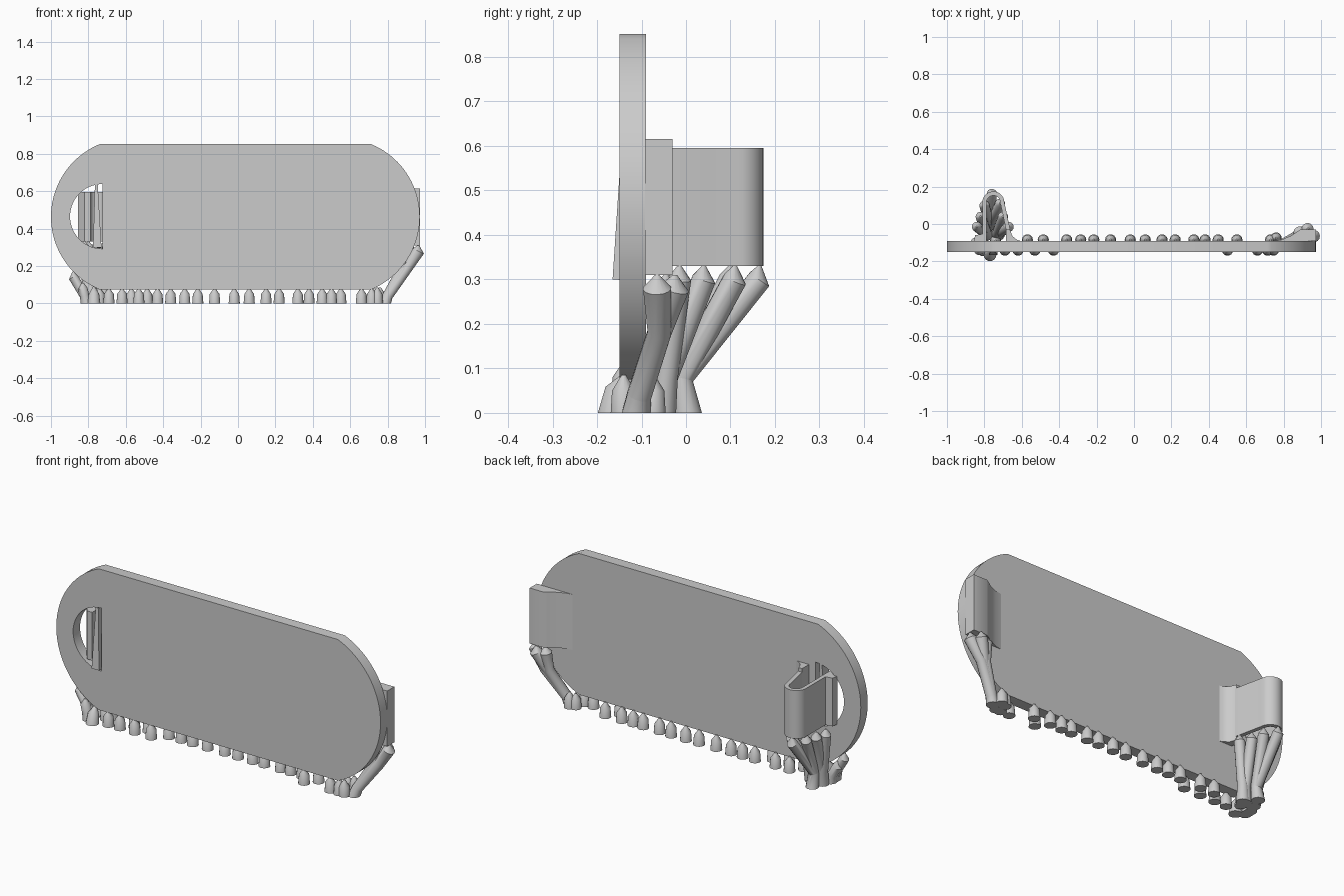
import bpy, bmesh, math
from mathutils import Vector

if "Cube" in bpy.data.objects:
    bpy.data.objects.remove(bpy.data.objects["Cube"])

grey = bpy.data.materials.new("plain_grey")
grey.diffuse_color = (0.6, 0.6, 0.6, 1)
grey.use_nodes = True
grey.node_tree.nodes["Principled BSDF"].inputs["Base Color"].default_value = grey.diffuse_color


def finish(ob, angle=35):
    bpy.ops.object.select_all(action='DESELECT')
    ob.select_set(True)
    bpy.context.view_layer.objects.active = ob
    bpy.ops.object.shade_smooth_by_angle(angle=math.radians(angle))


def add_object(name, bm):
    bmesh.ops.recalc_face_normals(bm, faces=bm.faces[:])
    me = bpy.data.meshes.new(name)
    bm.to_mesh(me)
    bm.free()
    me.materials.append(grey)
    ob = bpy.data.objects.new(name, me)
    bpy.context.collection.objects.link(ob)
    finish(ob)
    return ob


def prism(name, outline, z0, z1):
    """Extrude an outline in the xy plane from z0 to z1."""
    bm = bmesh.new()
    face = bm.faces.new([bm.verts.new((x, y, z0)) for x, y in outline])
    top = bmesh.ops.extrude_face_region(bm, geom=[face])['geom']
    bmesh.ops.translate(bm, vec=(0, 0, z1 - z0),
                        verts=[v for v in top if isinstance(v, bmesh.types.BMVert)])
    return add_object(name, bm)


def ribbon(name, path, thick, z0, z1):
    """Strip of even thickness that follows a path in the xy plane."""
    pts = [Vector(p) for p in path]
    left, right = [], []
    for i, p in enumerate(pts):
        d = (pts[min(i + 1, len(pts) - 1)] - pts[max(i - 1, 0)]).normalized()
        n = Vector((-d.y, d.x)) * thick / 2
        left.append(p + n)
        right.append(p - n)
    return prism(name, left + right[::-1], z0, z1)


def tube(name, path, radii, sides=14):
    """Round support through path points; a tiny radius makes a pointed tip."""
    bm = bmesh.new()
    pts = [Vector(p) for p in path]
    rings = []
    for i, (p, r) in enumerate(zip(pts, radii)):
        d = pts[min(i + 1, len(pts) - 1)] - pts[max(i - 1, 0)]
        if i == 0 or i == len(pts) - 1:
            d = Vector((0, 0, 1))
        d.normalize()
        u = d.cross(Vector((0, 1, 0))).normalized()
        v = d.cross(u)
        rings.append([bm.verts.new(p + r * (math.cos(a) * u + math.sin(a) * v))
                      for a in (2 * math.pi * k / sides for k in range(sides))])
    for a, b in zip(rings, rings[1:]):
        for k in range(sides):
            j = (k + 1) % sides
            bm.faces.new((a[k], a[j], b[j], b[k]))
    bm.faces.new(rings[0])
    bm.faces.new(rings[-1])
    return add_object(name, bm)


def arc(cx, cy, r, a0, a1, n):
    return [(cx + r * math.cos(math.radians(a0 + (a1 - a0) * i / n)),
             cy + r * math.sin(math.radians(a0 + (a1 - a0) * i / n))) for i in range(n + 1)]


# Main plate with bowed ends and a half-round slot
R, MID = 0.42, 0.463
B = math.degrees(math.asin(0.388 / R))
outer = arc(0.552, MID, R, -B, B, 40) + arc(-0.58, MID, R, 180 - B, 180 + B, 40)
slot = arc(-0.725, 0.465, 0.173, 90, 270, 32)
cu = bpy.data.curves.new("plate", 'CURVE')
cu.dimensions, cu.fill_mode, cu.extrude = '2D', 'BOTH', 0.03
for outline in (outer, slot):
    sp = cu.splines.new('POLY')
    sp.points.add(len(outline) - 1)
    for p, (x, z) in zip(sp.points, outline):
        p.co = (x, z, 0, 1)
    sp.use_cyclic_u = True
plate = bpy.data.objects.new("plate", cu)
bpy.context.collection.objects.link(plate)
plate.rotation_euler = (math.pi / 2, 0, 0)
plate.location = (0, -0.12, 0)
plate.select_set(True)
bpy.context.view_layer.objects.active = plate
bpy.ops.object.convert(target='MESH')
plate = bpy.context.view_layer.objects.active
bm = bmesh.new()
bm.from_mesh(plate.data)
bmesh.ops.remove_doubles(bm, verts=bm.verts[:], dist=1e-5)
bmesh.ops.recalc_face_normals(bm, faces=bm.faces[:])
bm.to_mesh(plate.data)
bm.free()
plate.data.materials.clear()
plate.data.materials.append(grey)
finish(plate)

# Spring clip: bent strip with a hooked end in the slot
bend = arc(-0.752, 0.115, 0.048, 180, 0, 14)
ribbon("spring_clip", [(-0.80, -0.14), (-0.80, -0.05)] + bend +
       [(-0.69, 0.05), (-0.673, -0.03), (-0.665, -0.09)], 0.022, 0.33, 0.595)
prism("clip_hook", [(-0.79, -0.14), (-0.82, -0.14), (-0.855, -0.095), (-0.85, -0.06), (-0.79, -0.05)],
      0.33, 0.595)
# Fillets that join the clip and the end catch to the plate
prism("clip_root", [(-0.59, -0.095), (-0.625, -0.085), (-0.65, -0.065), (-0.664, -0.03),
                    (-0.685, -0.03), (-0.685, -0.095)], 0.31, 0.615)
prism("end_catch", [(0.74, -0.092), (0.79, -0.084), (0.84, -0.062), (0.87, -0.042), (0.89, -0.03),
                    (0.972, -0.03), (0.972, -0.092)], 0.31, 0.615)

# Thin slanted tongue in the slot
bm = bmesh.new()
low = [bm.verts.new(p) for p in ((-0.775, -0.165, 0.30), (-0.73, -0.165, 0.30),
                                 (-0.73, -0.09, 0.295), (-0.775, -0.09, 0.30))]
high = [bm.verts.new(p) for p in ((-0.765, -0.143, 0.635), (-0.75, -0.143, 0.635),
                                  (-0.75, -0.09, 0.635), (-0.765, -0.09, 0.635))]
bm.faces.new(low)
bm.faces.new(high)
for k in range(4):
    j = (k + 1) % 4
    bm.faces.new((low[k], low[j], high[j], high[k]))
add_object("slot_tongue", bm)

# Short pointed stubs below the plate
back = (-0.57, -0.485, -0.36, -0.285, -0.215, -0.125, -0.02, 0.06, 0.15, 0.22,
        0.32, 0.38, 0.45, 0.55, 0.73)
front = (-0.69, -0.62, -0.53, -0.43, 0.50, 0.66, 0.715)
for y, row in ((-0.085, back), (-0.14, front)):
    for x in row:
        tube("stub_support", [(x, y, 0), (x, y, 0.05), (x, y, 0.08)], (0.03, 0.026, 0.005))


def branch(name, top, knee, foot, r=0.032):
    """Pointed tip, slanted limb, then an upright foot."""
    x, y, z = top
    tube(name, [foot, knee, (x, y, z - 0.03), (x, y, z)], (r * 1.05, r * 0.85, r * 0.85, 0.005))


# Tree supports below the spring clip
trunk, foot = (-0.77, -0.01, 0.08), (-0.77, 0.003, 0)
for top in ((-0.76, 0.165, 0.33), (-0.715, 0.11, 0.33), (-0.80, 0.10, 0.33)):
    branch("clip_support", top, trunk, foot)
for x, y in ((-0.82, 0.04), (-0.70, 0.04), (-0.84, -0.015), (-0.67, -0.015)):
    branch("clip_side_support", (x, y, 0.33), (-0.76 + (x + 0.76) * 0.5, -0.045, 0.08),
           (-0.76 + (x + 0.76) * 0.4, -0.055, 0))

# Stubs and leaning supports around the low left corner
for x, y, z in ((-0.88, -0.12, 0.17), (-0.85, -0.10, 0.125), (-0.83, -0.14, 0.11)):
    branch("corner_support", (x, y, z), (-0.82, y, 0.04), (-0.81, y, 0), 0.03)
tube("front_support", [(-0.77, -0.165, 0), (-0.77, -0.155, 0.05), (-0.77, -0.135, 0.09)],
     (0.034, 0.028, 0.005))
tube("corner_stub", [(-0.74, -0.09, 0), (-0.74, -0.09, 0.05), (-0.74, -0.09, 0.08)],
     (0.03, 0.027, 0.005))

# Leaning supports below the end catch
for x, y, kx in ((0.965, -0.065, 0.90), (0.93, -0.025, 0.885), (0.885, -0.045, 0.875)):
    tube("end_support", [(0.785, -0.112, 0), (0.80, -0.105, 0.04), (kx, -0.06, 0.18),
                         (x, y, 0.28), (x, y, 0.31)], (0.033, 0.028, 0.027, 0.032, 0.005))
for x, y in ((0.76, -0.075), (0.745, -0.14)):
    tube("end_stub", [(x, y, 0), (x, y, 0.05), (x, y, 0.085)], (0.03, 0.027, 0.005))
